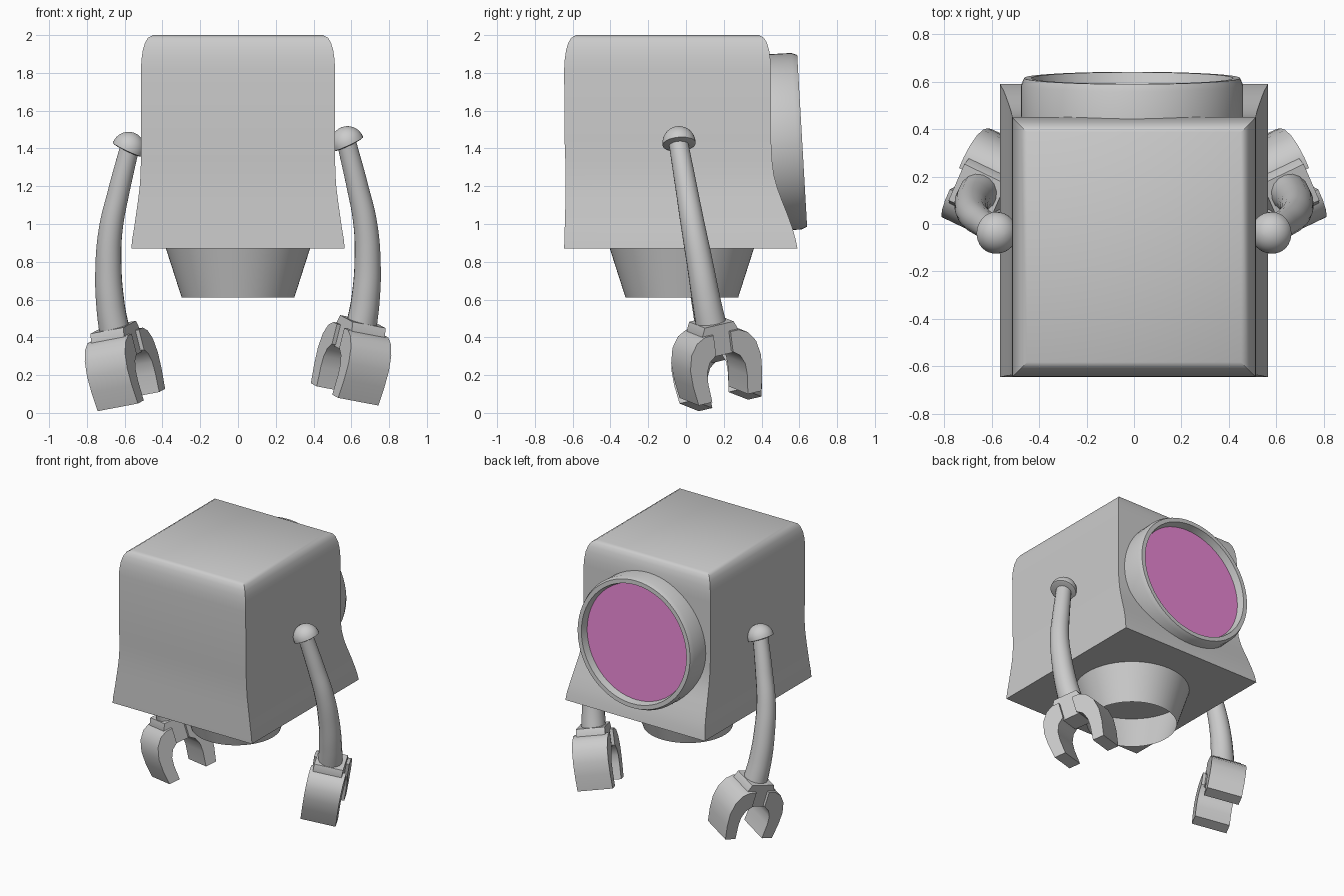
import bpy, bmesh
from math import sin, cos, pi, radians
from mathutils import Vector, Matrix

if "Cube" in bpy.data.objects:
    bpy.data.objects.remove(bpy.data.objects["Cube"])


def finish(name, bm, mat=None, angle=32):
    bmesh.ops.recalc_face_normals(bm, faces=bm.faces)
    me = bpy.data.meshes.new(name)
    bm.to_mesh(me)
    bm.free()
    ob = bpy.data.objects.new(name, me)
    bpy.context.collection.objects.link(ob)
    if mat:
        me.materials.append(mat)
    bpy.ops.object.select_all(action='DESELECT')
    ob.select_set(True)
    bpy.context.view_layer.objects.active = ob
    bpy.ops.object.shade_smooth_by_angle(angle=radians(angle))
    return ob


def loft(name, rings, cap_start=False, cap_end=False, **kw):
    """Skin a list of closed rings of points."""
    bm = bmesh.new()
    vs = [[bm.verts.new(p) for p in r] for r in rings]
    n = len(rings[0])
    for a, b in zip(vs, vs[1:]):
        for i in range(n):
            j = (i + 1) % n
            bm.faces.new((a[i], a[j], b[j], b[i]))
    if cap_start:
        bm.faces.new(vs[0])
    if cap_end:
        bm.faces.new(vs[-1])
    return finish(name, bm, **kw)


def lathe(name, profile, m, n=64, **kw):
    """Turn (radius, height) points around the local z axis of m."""
    rings = [[m @ Vector((r * cos(2 * pi * i / n), r * sin(2 * pi * i / n), h))
              for i in range(n)] for r, h in profile]
    return loft(name, rings, **kw)


def frame(origin, x, y, z):
    m = Matrix((x, y, z)).transposed().to_4x4()
    m.translation = origin
    return m


def aim(origin, axis):
    m = Vector(axis).to_track_quat('Z', 'Y').to_matrix().to_4x4()
    m.translation = origin
    return m


# Body: square sections (z, half width, front y, back y), flared at the bottom
sections = [(.87, .565, -.645, .59), (.92, .56, -.644, .58), (.98, .55, -.642, .563),
            (1.05, .54, -.64, .538), (1.12, .53, -.638, .51), (1.19, .521, -.637, .484),
            (1.26, .516, -.637, .465), (1.34, .514, -.639, .455), (1.45, .514, -.643, .45),
            (1.82, .514, -.645, .45), (1.87, .511, -.642, .447), (1.92, .504, -.635, .44),
            (1.96, .492, -.623, .428), (1.985, .477, -.608, .413), (2.0, .45, -.582, .387)]
loft("body", [[Vector((-w, f, z)), Vector((w, f, z)), Vector((w, b, z)), Vector((-w, b, z))]
              for z, w, f, b in sections], cap_start=True, cap_end=True)

# Open funnel base
lathe("base_funnel", [(.383, .875), (.298, .61)], Matrix.Translation((0, -.022, 0)))

# Round eye housing, tilted slightly upward, with recessed lens
eye = aim((-.008, .615, 1.44), (0, cos(radians(3.3)), sin(radians(3.3))))
lathe("eye_ring", [(.468, -.2), (.468, -.03), (.455, 0), (.425, 0), (.412, -.055)], eye)
lens_mat = bpy.data.materials.new("lens_purple")
lens_mat.diffuse_color = (.8, .24, .65, 1)
lens_mat.use_nodes = True
lens_mat.node_tree.nodes["Principled BSDF"].inputs["Base Color"].default_value = lens_mat.diffuse_color
lathe("eye_lens", [(.413, -.05), (.41, -.05)], eye, cap_end=True, mat=lens_mat)

# Claw profiles: spread, distance down from the wrist
finger = [(.05, .0), (.10, .0), (.15, .025), (.19, .08), (.208, .16), (.203, .25), (.185, .355),
          (.105, .355), (.115, .25), (.112, .19), (.09, .14), (.05, .11)]
palm = [(-.085, -.045), (.085, -.045), (.105, .0), (.105, .06), (.06, .12),
        (-.06, .12), (-.105, .06), (-.105, .0)]

down = Vector((-.24, .12, -.96)).normalized()
width = Vector((.86, .42, -.2))
width = (width - down * width.dot(down)).normalized()
spread = width.cross(down)
claw = frame(Vector((.65, .14, .44)), spread, width, down)


def slab(name, pts, half, m):
    """Extrude a flat profile along the claw width."""
    loft(name, [[m @ Vector((s, y, d)) for s, d in pts] for y in (-half, half)],
         cap_start=True, cap_end=True)


arm_path = [(.575, -.04, 1.43, .052), (.632, 0, 1.2, .058), (.674, .035, 1.0, .064),
            (.686, .072, .8, .07), (.675, .107, .6, .076), (.648, .14, .43, .083)]

for side, m in (("right", Matrix.Identity(4)),
                ("left", Matrix.Translation((0, 0, -.03)) @ Matrix.Scale(-1, 4, (1, 0, 0)))):
    # Shoulder dome with flat underside
    dome = [(.075, -.012), (.088, -.008)] + [(.088 * cos(a * pi / 20), .088 * sin(a * pi / 20))
                                             for a in range(10)] + [(.003, .088)]
    lathe(side + "_shoulder", dome, m @ aim((.58, -.037, 1.43), (-.42, -.08, .9)),
          n=32, cap_start=True, cap_end=True)

    # Curved, tapering arm
    cu = bpy.data.curves.new(side + "_arm", 'CURVE')
    cu.dimensions = '3D'
    cu.bevel_depth = 1
    cu.bevel_resolution = 6
    cu.use_fill_caps = True
    sp = cu.splines.new('BEZIER')
    sp.bezier_points.add(len(arm_path) - 1)
    for bp, (x, y, z, r) in zip(sp.bezier_points, arm_path):
        bp.co = m @ Vector((x, y, z))
        bp.radius = r
        bp.handle_left_type = bp.handle_right_type = 'AUTO'
    bpy.context.collection.objects.link(bpy.data.objects.new(side + "_arm", cu))

    # Two-fingered claw
    slab(side + "_palm", palm, .098, m @ claw)
    for label, k in (("front", -1), ("back", 1)):
        slab(side + "_" + label + "_finger", [(s * k, d) for s, d in finger], .12, m @ claw)
